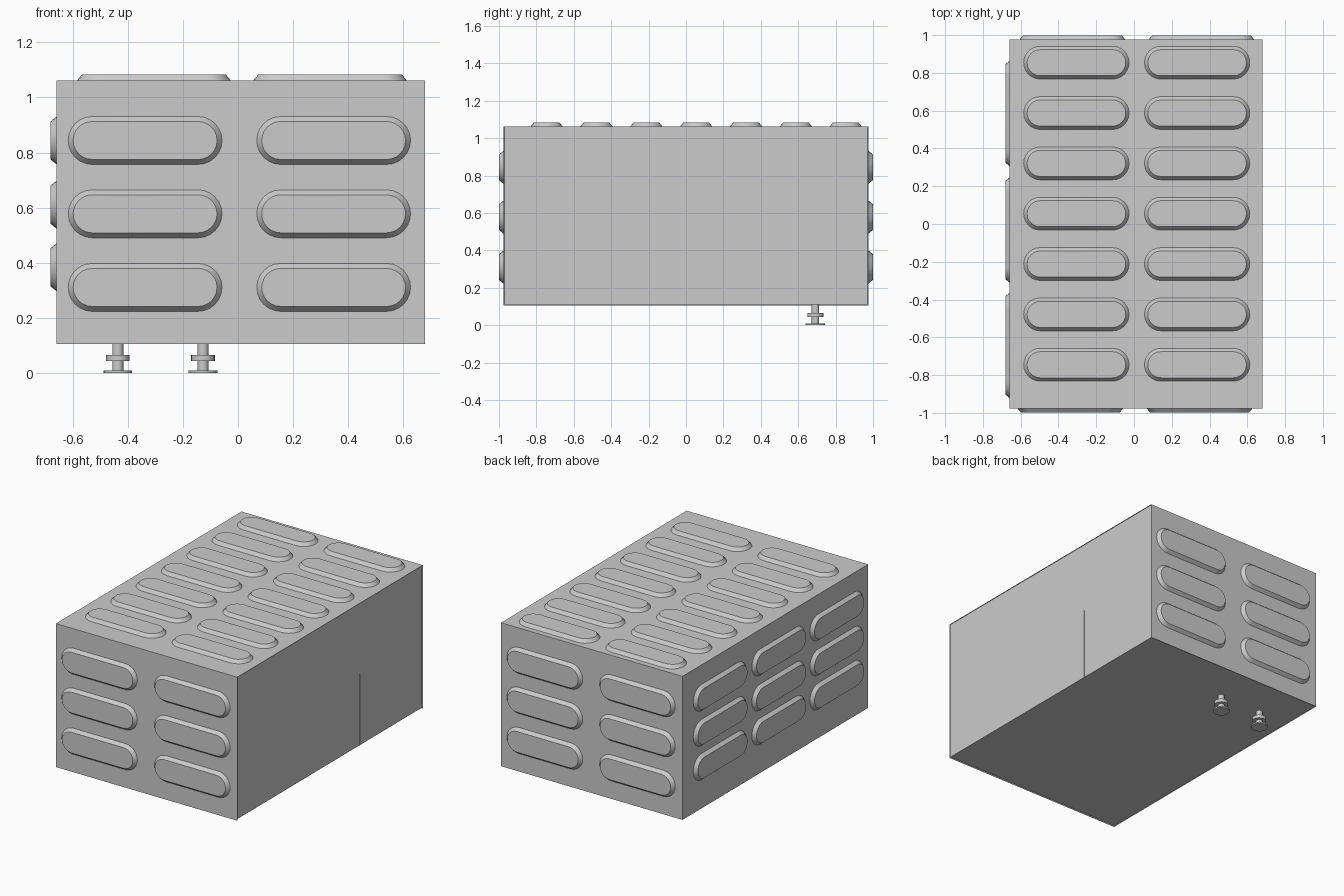
import bpy, bmesh, math
from mathutils import Vector

if "Cube" in bpy.data.objects:
    bpy.data.objects.remove(bpy.data.objects["Cube"])

X0, X1 = -0.658, 0.679      # box limits
Y = 0.977
Z0, Z1 = 0.105, 1.061
PAD_H = 0.022               # how far the pads stand out
RIM = 0.006                 # recess of right and bottom panels


def finish(bm, name, smooth=True):
    bmesh.ops.recalc_face_normals(bm, faces=bm.faces)
    mesh = bpy.data.meshes.new(name)
    bm.to_mesh(mesh)
    bm.free()
    ob = bpy.data.objects.new(name, mesh)
    bpy.context.collection.objects.link(ob)
    if smooth:
        bpy.ops.object.select_all(action='DESELECT')
        ob.select_set(True)
        bpy.context.view_layer.objects.active = ob
        bpy.ops.object.shade_smooth_by_angle(angle=math.radians(30))
    return ob


def add_box(bm, lo, hi):
    verts = bmesh.ops.create_cube(bm, size=1)["verts"]
    for v in verts:
        v.co = Vector([lo[i] if v.co[i] < 0 else hi[i] for i in range(3)])


def capsule(length, height, n=12):
    """Outline of a slot with round ends."""
    r, pts = height / 2, []
    for side in (1, -1):
        for i in range(n + 1):
            a = -math.pi / 2 + math.pi * i / n
            pts.append((side * (length / 2 - r + r * math.cos(a)), side * r * math.sin(a)))
    return pts


def pads(name, centres, u, v, n):
    """Raised slot-shaped pads with sloped sides: u along, v across, n outward."""
    u, v, n = Vector(u), Vector(v), Vector(n)
    bm = bmesh.new()
    for c in centres:
        rings = []
        for inset, h in ((0, -0.003), (0, 0), (0.018, PAD_H)):
            rings.append([bm.verts.new(Vector(c) + u * a + v * b + n * h)
                          for a, b in capsule(0.558 - 2 * inset, 0.174 - 2 * inset)])
        for lo, hi in zip(rings, rings[1:]):
            for i in range(len(lo)):
                j = (i + 1) % len(lo)
                bm.faces.new((lo[i], lo[j], hi[j], hi[i]))
        bm.faces.new(rings[-1])
        bm.faces.new(rings[0][::-1])
    return finish(bm, name)


# Main casing, right and bottom panels slightly recessed inside a thin rim
bm = bmesh.new()
add_box(bm, (X0, -Y, Z0), (X1, Y, Z1))
bm.normal_update()
panels = [f for f in bm.faces if f.normal.x > 0.9 or f.normal.z < -0.9]
bmesh.ops.inset_region(bm, faces=panels, thickness=RIM, use_even_offset=True)
inner = list({v for f in panels for v in f.verts})
bmesh.ops.translate(bm, verts=inner, vec=(-RIM, 0, RIM))
finish(bm, "casing", smooth=False)

# Pads on the four pressed panels
rows = (0.844, 0.578, 0.311)
pads("front_pads", [(x, -Y, z) for x in (-0.337, 0.347) for z in rows],
     (1, 0, 0), (0, 0, 1), (0, -1, 0))
pads("back_pads", [(x, Y, z) for x in (-0.326, 0.357) for z in rows],
     (1, 0, 0), (0, 0, 1), (0, 1, 0))
pads("top_pads", [(x, 0.854 - 0.2665 * i, Z1) for x in (-0.305, 0.334) for i in range(7)],
     (1, 0, 0), (0, 1, 0), (0, 0, 1))
pads("left_pads", [(X0, y, z) for y in (0.585, -0.032, -0.643) for z in (0.844, 0.611, 0.384)],
     (0, 1, 0), (0, 0, 1), (-1, 0, 0))

# Thin upright seam on the right panel
bm = bmesh.new()
add_box(bm, (X1 - RIM - 0.002, 0.318, Z0 + RIM), (X1 - RIM + 0.002, 0.322, 0.59))
finish(bm, "right_seam", smooth=False)

# Two stub fittings underneath: base disc, stem, collar
for label, x in (("left", -0.436), ("right", -0.127)):
    bm = bmesh.new()
    for r, lo, hi in ((0.052, 0, 0.010), (0.020, 0.005, 0.115), (0.043, 0.044, 0.066)):
        made = bmesh.ops.create_cone(bm, cap_ends=True, segments=20, radius1=r, radius2=r,
                                     depth=hi - lo)["verts"]
        bmesh.ops.translate(bm, verts=made, vec=(x, 0.692, (lo + hi) / 2))
    finish(bm, label + "_pipe_fitting")
